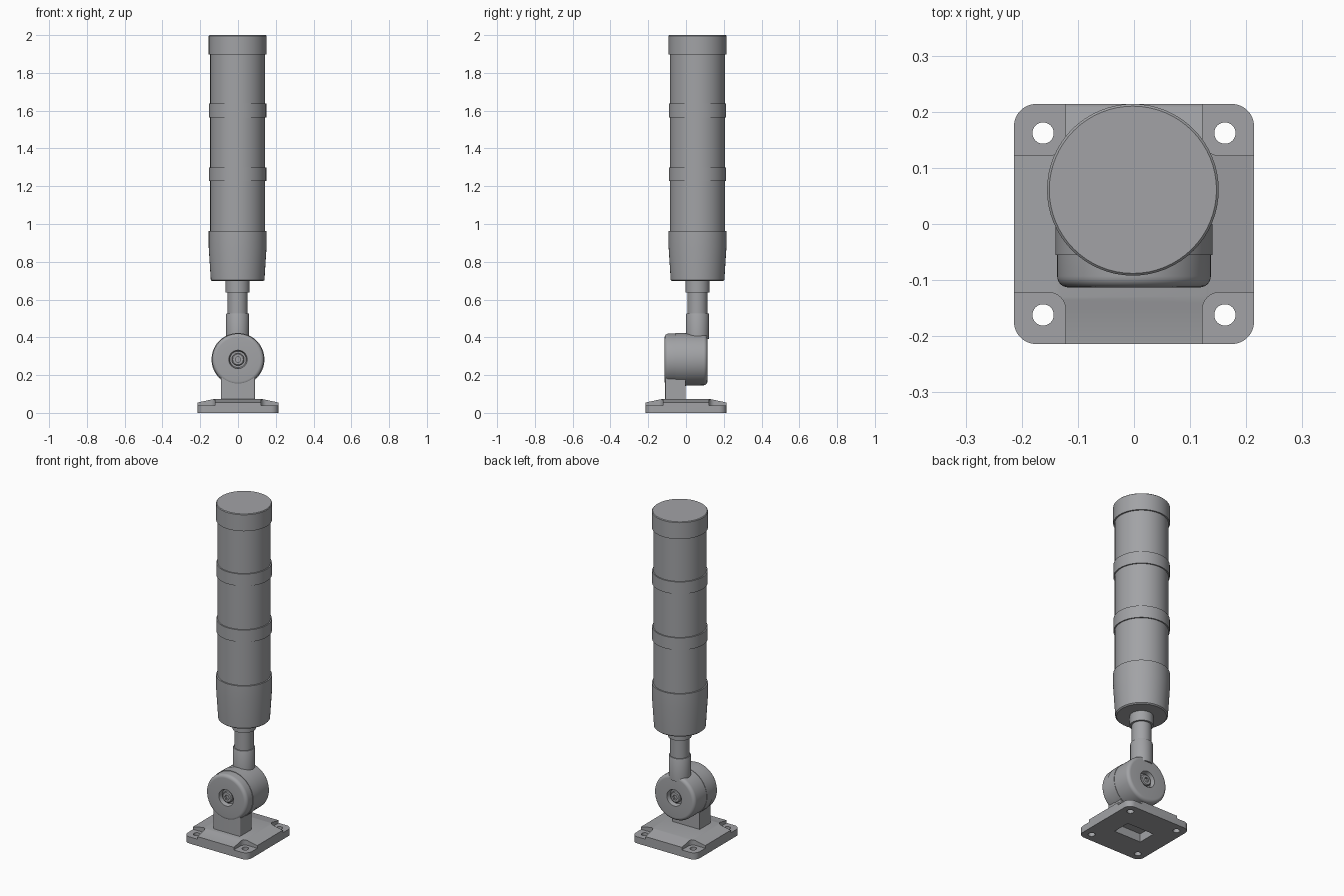
import bpy, bmesh, math
from mathutils import Matrix, Vector

cube = bpy.data.objects.get("Cube")
if cube:
    bpy.data.objects.remove(cube, do_unlink=True)

grey = bpy.data.materials.new("mid_grey")
grey.use_nodes = True
COLOR = (0.36, 0.365, 0.38, 1)
grey.diffuse_color = COLOR
grey.node_tree.nodes["Principled BSDF"].inputs["Base Color"].default_value = COLOR


def finish(name, bm, angle=35):
    bmesh.ops.recalc_face_normals(bm, faces=bm.faces)
    mesh = bpy.data.meshes.new(name)
    bm.to_mesh(mesh)
    bm.free()
    mesh.materials.append(grey)
    obj = bpy.data.objects.new(name, mesh)
    bpy.context.collection.objects.link(obj)
    bpy.ops.object.select_all(action='DESELECT')
    obj.select_set(True)
    bpy.context.view_layer.objects.active = obj
    bpy.ops.object.shade_smooth_by_angle(angle=math.radians(angle))
    return obj


def lathe(name, profile, matrix, steps=64):
    """Revolve (radius, height) points about local z."""
    bm = bmesh.new()
    verts = [bm.verts.new((r, 0, h)) for r, h in profile]
    edges = [bm.edges.new(pair) for pair in zip(verts, verts[1:])]
    bmesh.ops.spin(bm, geom=verts + edges, cent=(0, 0, 0), axis=(0, 0, 1),
                   angle=math.tau, steps=steps, use_merge=True)
    bmesh.ops.remove_doubles(bm, verts=bm.verts, dist=1e-5)
    bm.transform(matrix)
    return finish(name, bm)


def block(name, low, high, taper=0, radius=0, corner=lambda v: True):
    """Box whose chosen vertical edges are rounded; the top may be inset."""
    low, high = Vector(low), Vector(high)
    bm = bmesh.new()
    bmesh.ops.create_cube(bm, size=1)
    for v in bm.verts:
        v.co = Vector([high[i] if v.co[i] > 0 else low[i] for i in range(3)])
        if taper and v.co.z > low.z + 1e-4:
            v.co.x -= math.copysign(taper, v.co.x)
            v.co.y -= math.copysign(taper, v.co.y)
    if radius:
        upright = [e for e in bm.edges if abs(e.verts[0].co.z - e.verts[1].co.z) > 1e-4
                   and corner(e.verts[0].co)]
        bmesh.ops.bevel(bm, geom=upright, offset=radius, segments=8,
                        affect='EDGES', profile=0.5)
    return finish(name, bm)


def boolean(target, tool, operation):
    tool.hide_render = True
    mod = target.modifiers.new("cut", 'BOOLEAN')
    mod.operation, mod.object, mod.solver = operation, tool, 'EXACT'
    bpy.ops.object.select_all(action='DESELECT')
    target.select_set(True)
    bpy.context.view_layer.objects.active = target
    bpy.ops.object.modifier_apply(modifier=mod.name)
    bpy.data.objects.remove(tool, do_unlink=True)


# Mounting plate: rounded slab, sloped deck, lowered corner pads with bolt holes
H = 0.214
plate = block("mounting_plate", (-H, -H, 0), (H, H, 0.056), radius=0.04)
deck = block("deck", (-H, -H, 0.055), (H, H, 0.073), taper=0.085)
boolean(plate, deck, 'UNION')
for sx in (-1, 1):
    for sy in (-1, 1):
        xs, ys = sorted((sx * 0.122, sx * 0.3)), sorted((sy * 0.122, sy * 0.3))
        pad = block("pad_cutter", (xs[0], ys[0], 0.04), (xs[1], ys[1], 0.1), radius=0.03,
                    corner=lambda co: abs(co.x) < 0.2 and abs(co.y) < 0.2)
        boolean(plate, pad, 'DIFFERENCE')
        hole = lathe("hole_cutter", [(0, -0.1), (0.019, -0.1), (0.019, 0.1), (0, 0.1)],
                     Matrix.Translation((sx * 0.162, sy * 0.162, 0)), 32)
        boolean(plate, hole, 'DIFFERENCE')
pocket = block("pocket_cutter", (-0.09, -0.055, -0.1), (0.09, 0.055, 0.05))
boolean(plate, pocket, 'DIFFERENCE')
bpy.ops.object.shade_smooth_by_angle(angle=math.radians(30))

# Upright neck under the front half of the hinge
PIVOT = 0.283
block("hinge_neck", (-0.09, -0.11, 0.06), (0.09, -0.002, 0.22), radius=0.008,
      corner=lambda co: co.y < -0.05)


# Hinge halves: rounded drums with a countersunk bolt on each outer face
def arc(r, h, radius, n=6):
    return [(r - radius + radius * math.sin(a), h - radius + radius * math.cos(a))
            for a in (math.pi / 2 * i / n for i in range(n + 1))]


def hinge_half(side, facing, rim):
    place = Matrix.Translation((0, 0, PIVOT)) @ Matrix.Rotation(facing * math.pi / 2, 4, 'X')
    face = 0.113
    lathe(side + "_hinge_drum",
          [(0, face - 0.025), (0.043, face - 0.025), (0.049, face)]
          + arc(0.137, face, 0.02) + rim + [(0, 0)], place)
    lathe(side + "_bolt_head",
          [(0.018, face - 0.024), (0.018, face - 0.008), (0.028, face - 0.008),
           (0.033, face - 0.012), (0.033, face - 0.025)], place, 32)
    lathe(side + "_bolt_socket",
          [(0, face - 0.018), (0.015, face - 0.018), (0.015, face - 0.007),
           (0.021, face - 0.0075)], place, 6)


hinge_half("front", 1, [(0.137, 0.055), (0.14, 0.055), (0.14, 0)])
hinge_half("back", -1, [(0.138, 0)])

# Arm, pole and collar rising from the back half of the hinge
TOWER = Matrix.Translation((-0.002, 0.061, 0))
lathe("support_arm", [(0.05, 0.39), (0.061, 0.39), (0.061, 0.522), (0.059, 0.526), (0.053, 0.526),
                      (0.053, 0.638), (0.064, 0.638), (0.064, 0.71)], TOWER)

# Light tower body: tapered foot, lens segments, joint rings and cap
lathe("tower_foot", [(0, 0.697), (0.135, 0.697), (0.142, 0.703), (0.153, 0.875),
                     (0.153, 0.962), (0.14, 0.962)], TOWER)
rings = [(1.227, 1.3), (1.565, 1.638)]
for i, (bottom, top) in enumerate(zip((0.96, 1.295, 1.633), (1.23, 1.57, 1.9))):
    lathe(f"lens_segment_{i + 1}", [(0.145, bottom), (0.145, top)], TOWER)
for i, (bottom, top) in enumerate(rings):
    lathe(f"joint_ring_{i + 1}", [(0.14, bottom), (0.152, bottom), (0.152, top), (0.14, top)], TOWER)
lathe("top_cap", [(0.14, 1.897), (0.153, 1.897), (0.153, 1.996), (0.149, 2), (0, 2)], TOWER)
